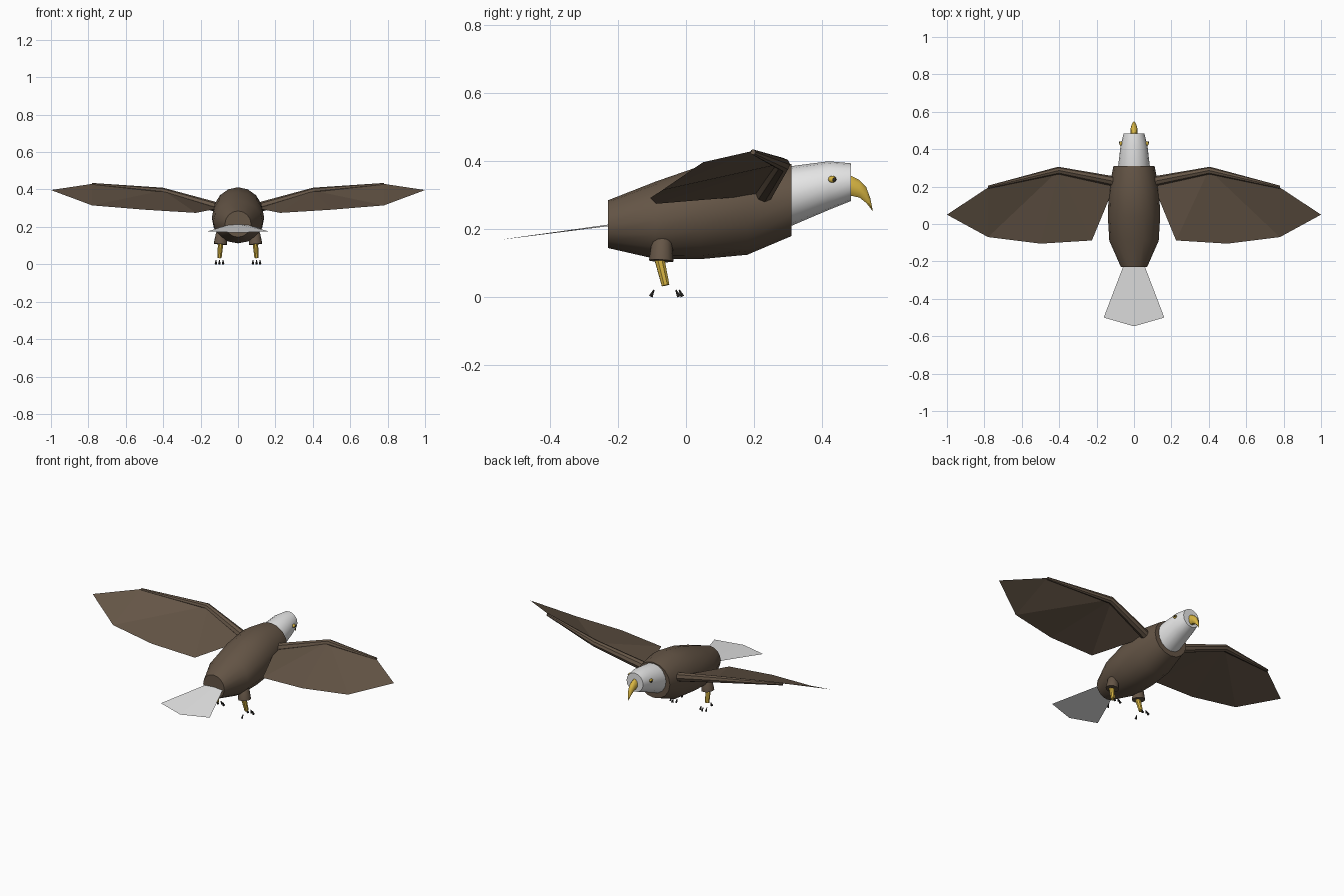
import bpy, bmesh, math
from mathutils import Vector

if "Cube" in bpy.data.objects:
    bpy.data.objects.remove(bpy.data.objects["Cube"])


def mat(name, rgb):
    m = bpy.data.materials.new(name)
    m.diffuse_color = (*rgb, 1)
    m.use_nodes = True
    m.node_tree.nodes["Principled BSDF"].inputs["Base Color"].default_value = m.diffuse_color
    return m


BROWN = mat("brown_feathers", (0.13, 0.092, 0.062))
WHITE = mat("white_feathers", (0.84, 0.84, 0.84))
YELLOW = mat("yellow", (0.68, 0.46, 0.055))
DARK = mat("dark", (0.03, 0.028, 0.026))


def finish(name, bm, material, angle=40):
    bmesh.ops.recalc_face_normals(bm, faces=bm.faces[:])
    me = bpy.data.meshes.new(name)
    bm.to_mesh(me)
    bm.free()
    me.materials.append(material)
    ob = bpy.data.objects.new(name, me)
    bpy.context.collection.objects.link(ob)
    if angle:
        bpy.ops.object.select_all(action='DESELECT')
        ob.select_set(True)
        bpy.context.view_layer.objects.active = ob
        bpy.ops.object.shade_smooth_by_angle(angle=math.radians(angle))
    return ob


def skin(name, rings, material, angle=40):
    """Join rings of points into a capped skin."""
    bm = bmesh.new()
    vs = [[bm.verts.new(p) for p in r] for r in rings]
    n = len(vs[0])
    for a, b in zip(vs, vs[1:]):
        for i in range(n):
            j = (i + 1) % n
            bm.faces.new((a[i], a[j], b[j], b[i]))
    bm.faces.new(vs[0])
    bm.faces.new(vs[-1])
    return finish(name, bm, material, angle)


def loft(name, sections, n, material):
    """Sections (y, half width, bottom z, top z) along y."""
    rings = []
    for y, w, lo, hi in sections:
        c, h = (lo + hi) / 2, (hi - lo) / 2
        rings.append([(w * math.cos(t), y, c + h * math.sin(t))
                      for t in (2 * math.pi * i / n for i in range(n))])
    return skin(name, rings, material)


def tube(name, path, radii, n, material):
    """Tapered tube through the path points."""
    pts = [Vector(p) for p in path]
    rings = []
    for i, p in enumerate(pts):
        d = pts[min(i + 1, len(pts) - 1)] - pts[max(i - 1, 0)]
        q = d.to_track_quat('Z', 'Y')
        rings.append([p + q @ Vector((radii[i] * math.cos(t), radii[i] * math.sin(t), 0))
                      for t in (2 * math.pi * k / n for k in range(n))])
    return skin(name, rings, material)


def ball(name, loc, r, scale, material, seg=12):
    bm = bmesh.new()
    bmesh.ops.create_uvsphere(bm, u_segments=seg, v_segments=seg // 2 + 2, radius=r)
    for v in bm.verts:
        v.co = Vector(a * b for a, b in zip(v.co, scale)) + Vector(loc)
    return finish(name, bm, material, 60)


def sheet(name, points, faces, material):
    bm = bmesh.new()
    vs = [bm.verts.new(p) for p in points]
    for f in faces:
        bm.faces.new([vs[i] for i in f])
    return finish(name, bm, material, 0)


# Body, head
loft("body", [(-0.23, 0.07, 0.145, 0.285), (-0.09, 0.132, 0.113, 0.34),
              (0.04, 0.14, 0.112, 0.385), (0.18, 0.135, 0.125, 0.412),
              (0.31, 0.11, 0.18, 0.392)], 16, BROWN)
loft("head", [(0.305, 0.085, 0.208, 0.385), (0.42, 0.072, 0.257, 0.4),
              (0.485, 0.055, 0.283, 0.394)], 16, WHITE)

# Hooked beak
loft("beak", [(0.48, 0.019, 0.298, 0.362), (0.51, 0.018, 0.292, 0.346),
              (0.53, 0.013, 0.276, 0.325), (0.542, 0.007, 0.262, 0.292),
              (0.549, 0.001, 0.252, 0.256)], 10, YELLOW)

# Tail fan
sheet("tail", [(-0.055, -0.22, 0.21), (0.055, -0.22, 0.21), (0.162, -0.50, 0.176),
               (0, -0.547, 0.169), (-0.162, -0.50, 0.176), (0, -0.22, 0.215)],
      [(0, 5, 3, 4), (5, 1, 2, 3)], WHITE)

for s, side in ((1, "right"), (-1, "left")):
    # Eyes
    ball(f"{side}_eye", (s * 0.07, 0.43, 0.347), 0.012, (0.7, 1, 0.85), YELLOW)
    ball(f"{side}_pupil", (s * 0.076, 0.436, 0.346), 0.006, (0.7, 1, 1), DARK, 8)

    # Wing sheet: leading edge out to the tip, then back along the trailing edge
    sheet(f"{side}_wing",
          [(s * x, y, z) for x, y, z in (
              (0.10, 0.215, 0.30), (0.40, 0.29, 0.395), (0.78, 0.195, 0.43),
              (1.0, 0.05, 0.397), (0.78, -0.07, 0.315), (0.5, -0.105, 0.292),
              (0.225, -0.088, 0.275))],
          [(0, 1, 6), (1, 5, 6), (1, 4, 5), (1, 2, 4), (2, 3, 4)], BROWN)
    # Wing arm along the leading edge
    tube(f"{side}_wing_arm", [(s * 0.09, 0.225, 0.298), (s * 0.405, 0.286, 0.39),
                              (s * 0.78, 0.197, 0.427)], (0.027, 0.02, 0.008), 8, BROWN)

    # Thigh and shin
    tube(f"{side}_thigh", [(s * 0.085, -0.068, 0.185), (s * 0.088, -0.07, 0.165),
                           (s * 0.094, -0.073, 0.107)], (0.016, 0.03, 0.036), 12, BROWN)
    tube(f"{side}_shin", [(s * 0.092, -0.08, 0.12), (s * 0.099, -0.06, 0.035)],
         (0.016, 0.012), 8, YELLOW)

    # Claws: three in front, one behind
    for k, (x, y) in enumerate(((0.08, -0.024), (0.099, -0.014), (0.118, -0.024),
                                (0.099, -0.1))):
        tip = 0.006 if y > -0.05 else -0.006
        tube(f"{side}_claw_{k + 1}", [(s * x, y - tip, 0.022), (s * x, y + tip * 0.6, 0.002)],
             (0.002, 0.007), 6, DARK)
